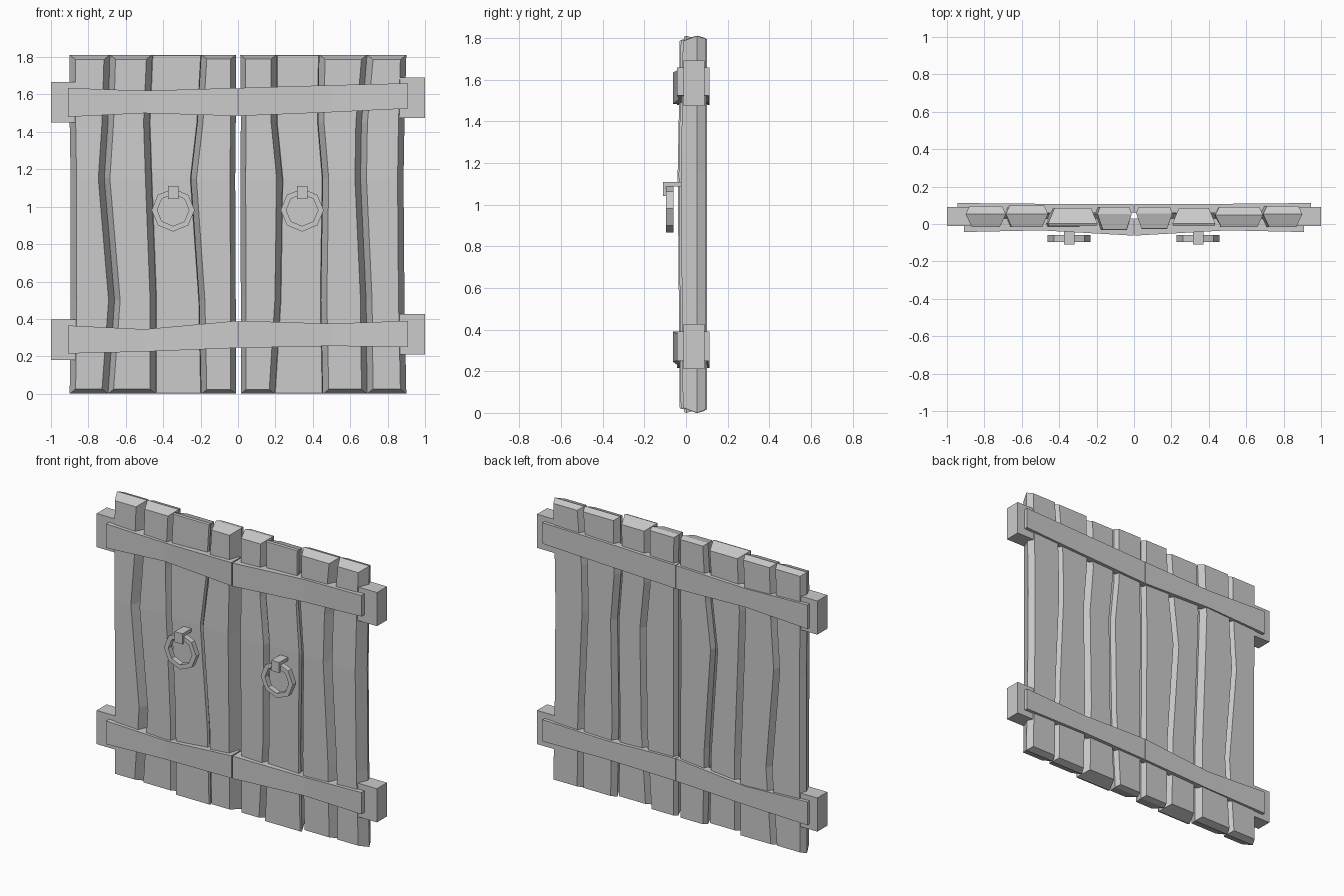
import bpy, bmesh, math

if "Cube" in bpy.data.objects:
    bpy.data.objects.remove(bpy.data.objects["Cube"])


def finish(name, bm):
    bmesh.ops.recalc_face_normals(bm, faces=bm.faces)
    me = bpy.data.meshes.new(name)
    bm.to_mesh(me)
    bm.free()
    ob = bpy.data.objects.new(name, me)
    bpy.context.collection.objects.link(ob)
    return ob


def loft(name, rings):
    """Closed solid through a list of equal-length vertex rings."""
    bm = bmesh.new()
    vs = [[bm.verts.new(p) for p in r] for r in rings]
    n = len(vs[0])
    for a, b in zip(vs, vs[1:]):
        for i in range(n):
            j = (i + 1) % n
            bm.faces.new((a[i], a[j], b[j], b[i]))
    bm.faces.new(vs[0])
    bm.faces.new(vs[-1])
    return finish(name, bm)


def box(name, x0, x1, y0, y1, z0, z1):
    return loft(name, [[(x0, y0, z), (x1, y0, z), (x1, y1, z), (x0, y1, z)]
                       for z in (z0, z1)])


# Wavy seams between planks: x at each height in LEVELS
LEVELS = (0.0, 0.5, 1.15, 1.45, 1.812)
LEFT_SEAMS = [
    (-.90, -.895, -.895, -.90, -.90),
    (-.695, -.66, -.715, -.695, -.685),
    (-.44, -.44, -.465, -.475, -.46),
    (-.195, -.205, -.25, -.215, -.195),
    (-.012, -.012, -.015, -.012, -.012),
]
RIGHT_SEAMS = [
    (.015, .015, .013, .015, .012),
    (.195, .225, .235, .205, .205),
    (.455, .445, .455, .43, .435),
    (.69, .685, .655, .66, .69),
    (.90, .89, .885, .89, .90),
]
# Front y, back y, front bevel, back bevel for each plank
LEFT_SHAPES = [(-.015, .095, .032, .02), (-.015, .10, .03, .02),
               (-.01, .085, .005, .035), (-.03, .09, .028, .012)]
RIGHT_SHAPES = [(-.025, .09, .028, .012), (-.01, .085, .005, .035),
                (-.015, .09, .03, .02), (-.015, .095, .032, .02)]
WARP = (0, -.004, -.01, -.004, 0)


def plank(name, left, right, shape):
    yf, yb, fi, bi = shape
    ym = yf + (yb - yf) * fi / (fi + bi)
    rings = []
    for k, z in enumerate(LEVELS):
        a, b = left[k], right[k]
        end = 1 if k == 0 else -1 if k == len(LEVELS) - 1 else 0
        zf, zb = z + end * fi * .8, z + end * bi * .8
        f = yf + WARP[k]
        rings.append([(a + fi, f, zf), (b - fi, f, zf), (b, ym, z),
                      (b - bi, yb, zb), (a + bi, yb, zb), (a, ym, z)])
    ob = loft(name, rings)
    # split the bent end caps along the middle so they read as two bevels
    bm = bmesh.new()
    bm.from_mesh(ob.data)
    caps = [fc for fc in bm.faces if len(fc.verts) == 6]
    for fc in caps:
        mids = [v for v in fc.verts if abs(v.co.y - ym) < 1e-5]
        bmesh.utils.face_split(fc, mids[0], mids[1])
    bm.to_mesh(ob.data)
    bm.free()


# Planks of both doors
for side, seams, shapes in (("left", LEFT_SEAMS, LEFT_SHAPES),
                            ("right", RIGHT_SEAMS, RIGHT_SHAPES)):
    for i, s in enumerate(shapes):
        plank(f"{side}_plank_{i + 1}", seams[i], seams[i + 1], s)


def band(name, pts):
    """Cross band through stations (x, y front, y back, z low, z high)."""
    loft(name, [[(x, y0, z0), (x, y1, z0), (x, y1, z1), (x, y0, z1)]
                for x, y0, y1, z0, z1 in pts])


# Cross bands: (low, high) at outer end, middle and centre of the gate
BANDS = {
    ("upper", -1): ((1.48, 1.635), (1.50, 1.62), (1.485, 1.635)),
    ("upper", 1): ((1.525, 1.66), (1.505, 1.65), (1.485, 1.635)),
    ("lower", -1): ((.215, .365), (.225, .345), (.245, .39)),
    ("lower", 1): ((.25, .39), (.255, .375), (.245, .39)),
}
for (level, s), zs in BANDS.items():
    tag = f"{level}_{'left' if s < 0 else 'right'}"
    band(f"front_band_{tag}", [(s * x, y, .03, *z) for x, y, z in
                               zip((.91, .5, .004), (-.043, -.034, -.062), zs)])
    band(f"back_band_{tag}", [(s * x, .06, y, *z) for x, y, z in
                              zip((.945, .5, .002), (.112, .108, .106), zs)])

# Hinge blocks at the outer edges
for tag, s, z in (("upper_left", -1, 1.45), ("upper_right", 1, 1.475),
                  ("lower_left", -1, .18), ("lower_right", 1, .21)):
    x0, x1 = sorted((s * .86, s * 1.0))
    box(f"hinge_block_{tag}", x0, x1, -.012, .09, z, z + .217)


def ring_handle(name, cx, cz, r0, r1, y0, y1):
    bm = bmesh.new()
    prof = ((r0, y0), (r1, y0), (r1, y1), (r0, y1))
    vs = []
    for k in range(8):
        a = math.tau * k / 8
        vs.append([bm.verts.new((cx + r * math.cos(a), y, cz + r * math.sin(a)))
                   for r, y in prof])
    for k in range(8):
        p, q = vs[k], vs[(k + 1) % 8]
        for i in range(4):
            j = (i + 1) % 4
            bm.faces.new((p[i], p[j], q[j], q[i]))
    finish(name, bm)


# Ring handles hanging from hooked staples
for side, cx in (("left", -.347), ("right", .343)):
    ring_handle(f"{side}_ring_handle", cx, .982, .085, .115, -.095, -.06)
    hook = [(0, 1.11), (-.11, 1.11), (-.11, 1.042),
            (-.097, 1.042), (-.097, 1.088), (0, 1.088)]
    loft(f"{side}_handle_staple", [[(cx + dx, y, z) for y, z in hook]
                                   for dx in (-.028, .028)])
